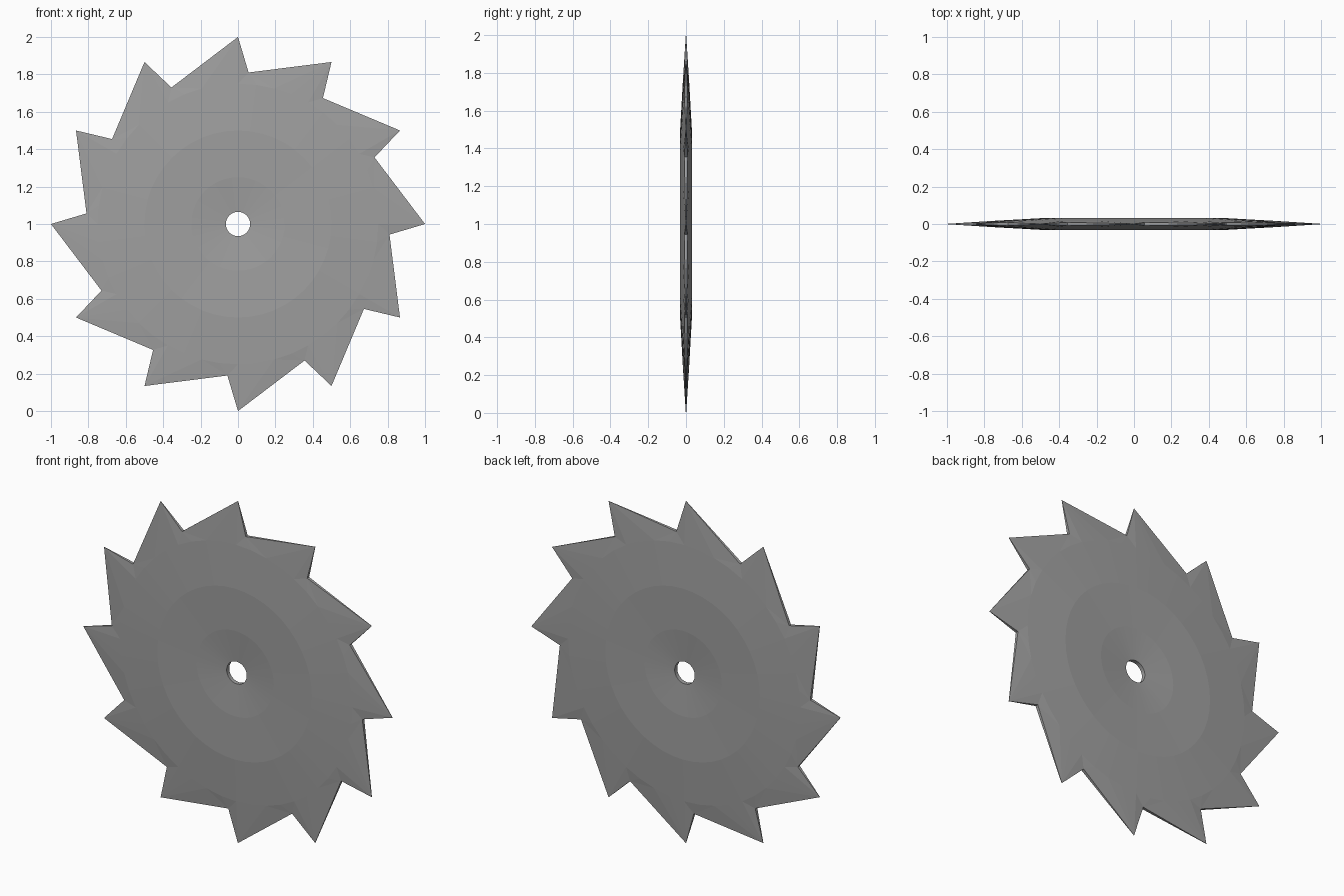
import bpy
import bmesh
from math import sin, cos, radians

cube = bpy.data.objects.get("Cube")
if cube:
    bpy.data.objects.remove(cube)

TEETH = 12
SEGS = 48
STEP = SEGS // TEETH
NOTCH_ANGLE = 4
# radius and half thickness of each ring, from the bore outwards
PROFILE = [(0.065, 0.012), (0.25, 0.026), (0.5, 0.031), (0.75, 0.017)]
TIP = (1.0, 0.001)
NOTCH = (0.812, 0.009)

steel = bpy.data.materials.new("steel_grey")
steel.use_nodes = True
colour = (0.35, 0.35, 0.35, 1)
steel.diffuse_color = colour
steel.node_tree.nodes["Principled BSDF"].inputs["Base Color"].default_value = colour

bm = bmesh.new()


def point(radius, half, degrees, side):
    """Vertex at a clockwise angle from the top, on the front (-1) or back (1)."""
    a = radians(degrees)
    return bm.verts.new((radius * sin(a), side * half, 1 + radius * cos(a)))


def build_side(side):
    rings = [[point(r, h, i * 360 / SEGS, side) for i in range(SEGS)]
             for r, h in PROFILE]
    # dished hub, flat band and tapered band
    for inner, outer in zip(rings, rings[1:]):
        for i in range(SEGS):
            j = (i + 1) % SEGS
            bm.faces.new((inner[i], inner[j], outer[j], outer[i]))
    # raked teeth: steep edge then long edge to the next tip
    tips = [point(*TIP, t * 360 / TEETH, side) for t in range(TEETH)]
    notches = [point(*NOTCH, t * 360 / TEETH + NOTCH_ANGLE, side) for t in range(TEETH)]
    rim = rings[-1]
    outline = []
    for t in range(TEETH):
        tip, notch, following = tips[t], notches[t], tips[(t + 1) % TEETH]
        k = t * STEP
        arc = [rim[(k + i) % SEGS] for i in range(STEP + 1)]
        bm.faces.new((tip, notch, arc[0]))
        for a, b in zip(arc[:3], arc[1:3]):
            bm.faces.new((notch, a, b))
        bm.faces.new((notch, following, arc[2]))
        for a, b in zip(arc[2:], arc[3:]):
            bm.faces.new((following, a, b))
        outline += [tip, notch]
    return rings[0], outline


front, back = build_side(-1), build_side(1)

# bore wall and thin cutting edge join the two sides
for loop_a, loop_b in zip(front, back):
    for i in range(len(loop_a)):
        j = (i + 1) % len(loop_a)
        bm.faces.new((loop_a[i], loop_a[j], loop_b[j], loop_b[i]))

bmesh.ops.recalc_face_normals(bm, faces=bm.faces)
mesh = bpy.data.meshes.new("saw_blade")
bm.to_mesh(mesh)
bm.free()
mesh.materials.append(steel)
blade = bpy.data.objects.new("saw_blade", mesh)
bpy.context.collection.objects.link(blade)
